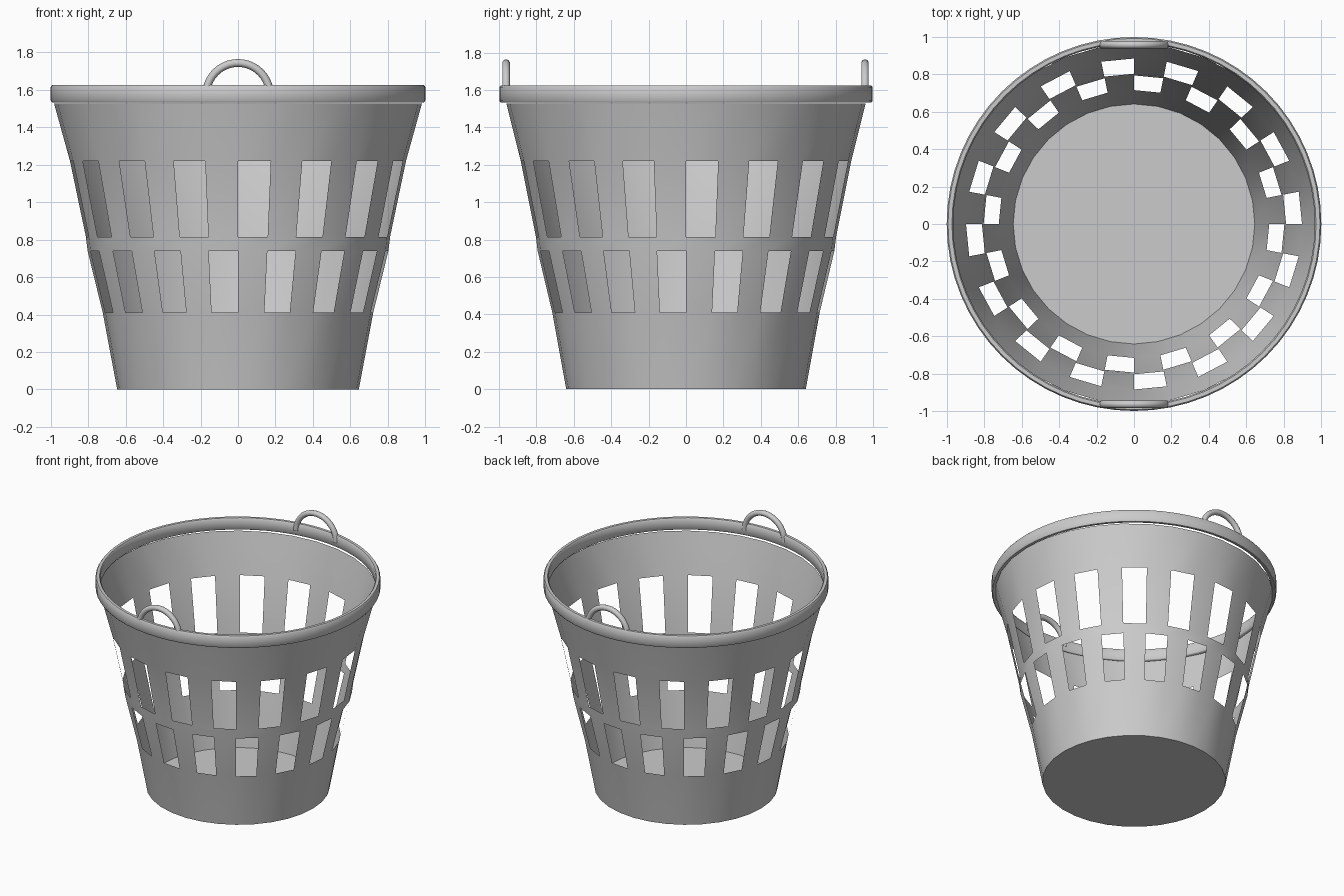
import bpy, bmesh, math

if "Cube" in bpy.data.objects:
    bpy.data.objects.remove(bpy.data.objects["Cube"])

SEG = 32


def ring(bm, r, z, n, sy=1.0):
    # angle measured from the front (-y) towards +x
    return [bm.verts.new((r * math.sin(2 * math.pi * i / n),
                          -r * sy * math.cos(2 * math.pi * i / n), z)) for i in range(n)]


def finish(bm, name, angle=35):
    me = bpy.data.meshes.new(name)
    bm.to_mesh(me)
    bm.free()
    ob = bpy.data.objects.new(name, me)
    bpy.context.collection.objects.link(ob)
    bpy.ops.object.select_all(action='DESELECT')
    ob.select_set(True)
    bpy.context.view_layer.objects.active = ob
    bpy.ops.object.shade_smooth_by_angle(angle=math.radians(angle))
    return ob


# Basket wall: thin sheet with two staggered rows of openings, closed bottom
# (radius, height, y squash, which cells of the band above are open)
profile = [(0.645, 0.0, 0.993, None), (0.722, 0.41, 0.99, 1), (0.803, 0.74, 0.988, None),
           (0.812, 0.815, 0.988, 0), (0.897, 1.22, 0.985, None), (0.982, 1.527, 0.978, None)]
bm = bmesh.new()
rings = [ring(bm, r, z, SEG, sy) for r, z, sy, _ in profile]
for k in range(len(rings) - 1):
    hole = profile[k][3]
    for i in range(SEG):
        if hole is not None and i % 2 == hole:
            continue
        j = (i + 1) % SEG
        bm.faces.new((rings[k][i], rings[k][j], rings[k + 1][j], rings[k + 1][i]))
bm.faces.new(rings[0][::-1])
finish(bm, "basket_wall")

# Rim: closed band with softened corners
section = [(0.97, 1.535), (0.993, 1.532), (1.0, 1.542), (1.0, 1.615),
           (0.993, 1.625), (0.972, 1.625), (0.965, 1.615), (0.965, 1.54)]
bm = bmesh.new()
rings = [ring(bm, r, z, 64, 0.998) for r, z in section]
for k in range(len(rings)):
    a, b = rings[k], rings[(k + 1) % len(rings)]
    for i in range(64):
        j = (i + 1) % 64
        bm.faces.new((a[i], a[j], b[j], b[i]))
bmesh.ops.recalc_face_normals(bm, faces=bm.faces)
finish(bm, "rim", 50)


# Handles: arched round bars standing on the rim
def handle(name, y):
    bm = bmesh.new()
    R, t, steps, sides = 0.17, 0.021, 20, 10
    loops = []
    for s in range(steps + 1):
        a = math.pi * s / steps
        loops.append([bm.verts.new((
            (R + t * math.cos(2 * math.pi * q / sides)) * math.cos(a),
            y + t * math.sin(2 * math.pi * q / sides),
            1.573 + (R + t * math.cos(2 * math.pi * q / sides)) * math.sin(a)))
            for q in range(sides)])
    for a, b in zip(loops, loops[1:]):
        for q in range(sides):
            p = (q + 1) % sides
            bm.faces.new((a[q], a[p], b[p], b[q]))
    bm.faces.new(loops[0])
    bm.faces.new(loops[-1])
    bmesh.ops.recalc_face_normals(bm, faces=bm.faces)
    finish(bm, name, 50)


handle("front_handle", -0.962)
handle("back_handle", 0.957)
